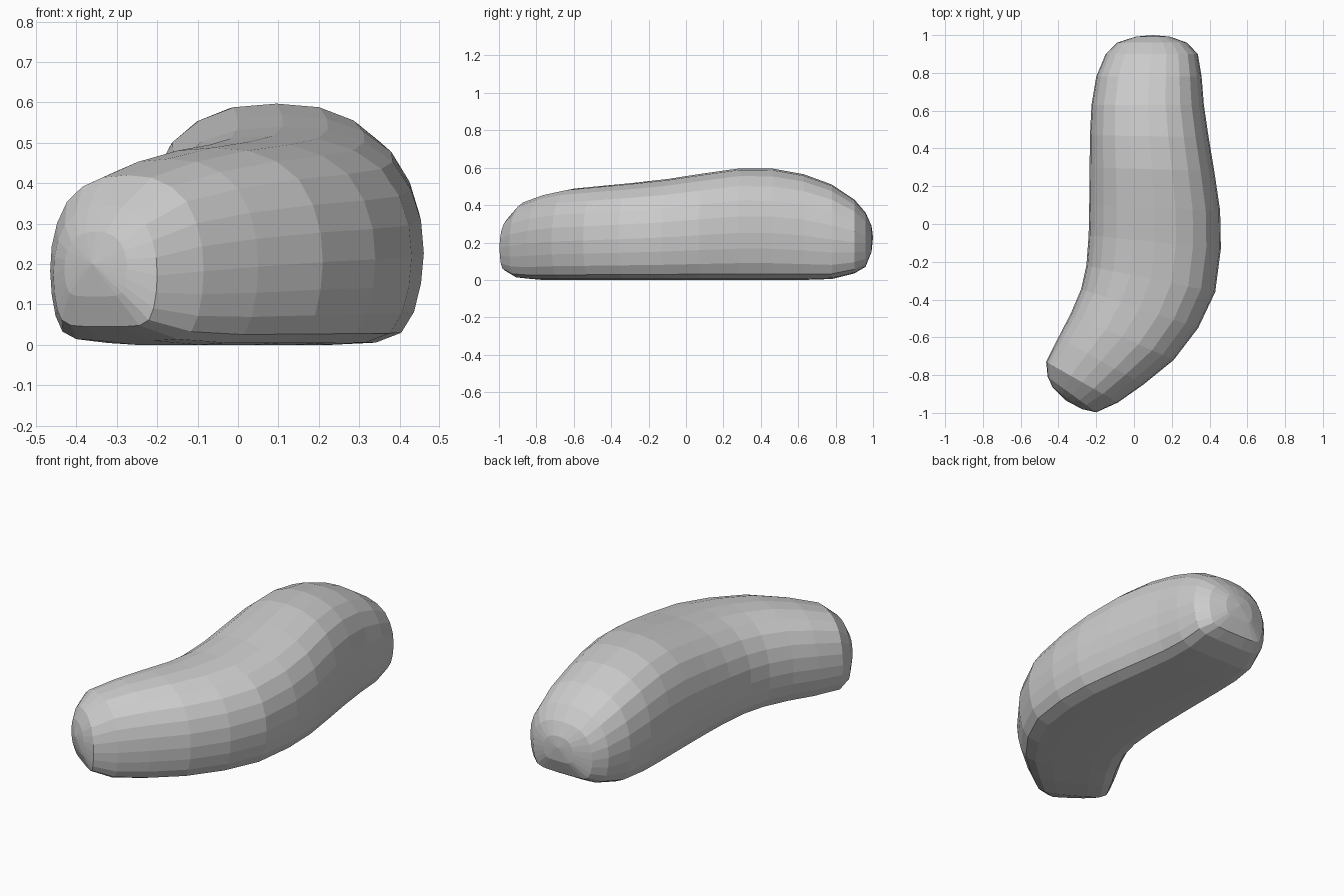
import bpy, bmesh

# Half cross-section, bottom centre to top centre: (side fraction, height fraction)
HALF = [(0, 0), (.35, 0), (.66, .01), (.84, .055), (.93, .15), (.98, .28),
        (1, .42), (.98, .57), (.91, .71), (.78, .84), (.58, .93), (.32, .985), (0, 1)]
PROFILE = HALF + [(-u, v) for u, v in HALF[-2:0:-1]]

# Sections along the bend: left x, y, right x, y, bottom z, top z
SECTIONS = [
    (-.43, -.865, -.275, -.98, .12, .28),
    (-.457, -.81, -.20, -.997, .045, .345),
    (-.465, -.73, -.085, -.945, .01, .42),
    (-.40, -.60, .05, -.85, 0, .46),
    (-.335, -.475, .21, -.72, 0, .488),
    (-.28, -.345, .34, -.55, 0, .503),
    (-.252, -.22, .43, -.36, 0, .518),
    (-.24, -.06, .46, -.13, 0, .54),
    (-.237, .10, .456, .07, 0, .568),
    (-.235, .30, .425, .28, 0, .597),
    (-.233, .47, .395, .46, 0, .595),
    (-.225, .63, .37, .63, 0, .565),
    (-.20, .78, .358, .78, .005, .51),
    (-.15, .90, .338, .90, .035, .43),
    (-.09, .96, .28, .96, .07, .36),
    (.01, .992, .19, .992, .15, .29),
]

bm = bmesh.new()

# Lofted body
rings = []
for lx, ly, rx, ry, z0, z1 in SECTIONS:
    ring = []
    for u, v in PROFILE:
        t = (u + 1) / 2
        ring.append(bm.verts.new((lx + (rx - lx) * t, ly + (ry - ly) * t, z0 + (z1 - z0) * v)))
    rings.append(ring)
n = len(PROFILE)
for a, b in zip(rings, rings[1:]):
    for i in range(n):
        j = (i + 1) % n
        bm.faces.new((a[i], a[j], b[j], b[i]))

# Rounded end caps
for ring, tip in ((rings[0], (-.36, -.935, .2)), (rings[-1], (.10, 1.0, .23))):
    c = bm.verts.new(tip)
    for i in range(n):
        bm.faces.new((ring[i], ring[(i + 1) % n], c))
bmesh.ops.recalc_face_normals(bm, faces=bm.faces[:])

mesh = bpy.data.meshes.new("curved_body")
bm.to_mesh(mesh)
bm.free()
body = bpy.data.objects.new("curved_body", mesh)
bpy.context.collection.objects.link(body)
